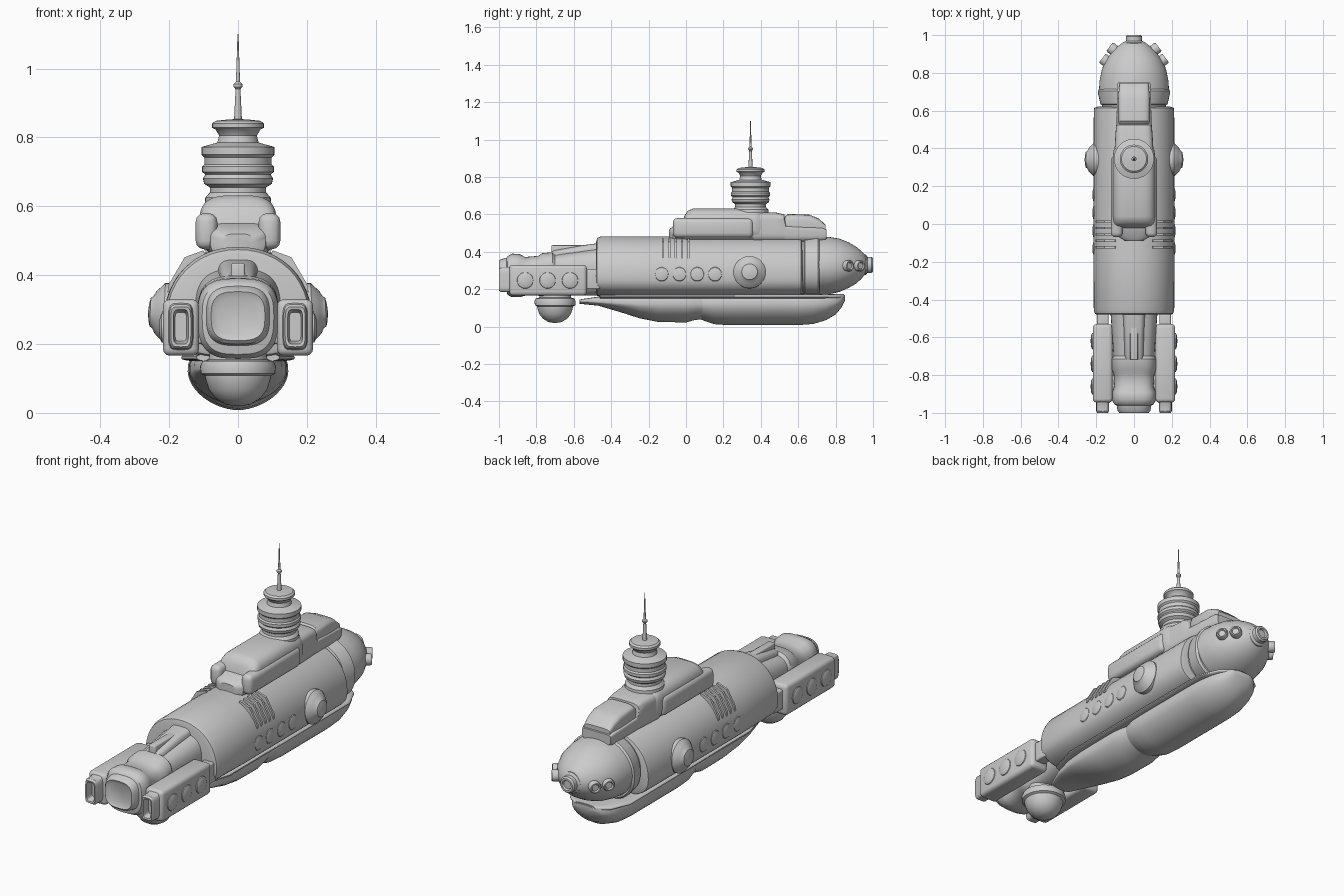
import bpy, bmesh
from math import sin, cos, pi, radians
from mathutils import Vector


def finish(name, bm, angle=35):
    bmesh.ops.recalc_face_normals(bm, faces=bm.faces)
    me = bpy.data.meshes.new(name)
    bm.to_mesh(me)
    bm.free()
    ob = bpy.data.objects.new(name, me)
    bpy.context.collection.objects.link(ob)
    bpy.ops.object.select_all(action='DESELECT')
    ob.select_set(True)
    bpy.context.view_layer.objects.active = ob
    bpy.ops.object.shade_smooth_by_angle(angle=radians(angle))
    return ob


def spow(v, p):
    return abs(v) ** p * (1 if v >= 0 else -1)


def skin(name, rings, angle=35):
    bm = bmesh.new()
    loops = [[bm.verts.new(p) for p in r] for r in rings]
    n = len(loops[0])
    for a, b in zip(loops, loops[1:]):
        for i in range(n):
            j = (i + 1) % n
            bm.faces.new((a[i], a[j], b[j], b[i]))
    bm.faces.new(loops[0])
    bm.faces.new(loops[-1][::-1])
    return finish(name, bm, angle)


def loft(name, stations, up=2, low=2, cx=0, n=48, angle=35):
    """Stations along y: (y, half width, z top, z of widest line, z bottom)."""
    rings = []
    for y, w, zt, zc, zb in stations:
        ring = []
        for i in range(n):
            c, s = cos(2 * pi * i / n), sin(2 * pi * i / n)
            e = 2 / (up if s >= 0 else low)
            h = zt - zc if s >= 0 else zc - zb
            ring.append((cx + w * spow(c, e), y, zc + h * spow(s, e)))
        rings.append(ring)
    return skin(name, rings, angle)


def lathe(name, profile, centre, axis=(0, 0, 1), n=40):
    """Profile of (radius, distance along axis)."""
    q = Vector(axis).to_track_quat('Z', 'Y')
    o = Vector(centre)
    return skin(name, [[o + q @ Vector((r * cos(2 * pi * i / n), r * sin(2 * pi * i / n), h))
                        for i in range(n)] for r, h in profile])


def box(name, lo, hi, bevel=0.01):
    bm = bmesh.new()
    bmesh.ops.create_cube(bm, size=1)
    for v in bm.verts:
        v.co = [(a + b) / 2 + c * (b - a) for a, b, c in zip(lo, hi, v.co)]
    bmesh.ops.bevel(bm, geom=bm.edges[:], offset=bevel, segments=3, profile=0.5, affect='EDGES')
    return finish(name, bm, 40)


# main pressure hull
loft("main_hull", [(-0.48, .195, .455, .27, .175), (-0.475, .207, .474, .27, .165),
                   (-0.455, .213, .482, .27, .16), (-0.2, .215, .482, .27, .155),
                   (0.6, .213, .48, .27, .155), (0.615, .21, .477, .27, .158),
                   (0.622, .19, .46, .27, .175)], 2.1, 2.6)

# nose: collar and dome
loft("nose_collar", [(0.6, .17, .465, .31, .175), (0.63, .17, .468, .31, .175),
                     (0.635, .178, .478, .31, .165), (0.69, .19, .487, .31, .16),
                     (0.705, .192, .488, .31, .16), (0.715, .183, .478, .31, .168)], 2.1, 2.4)
loft("nose_dome", [(0.70, .186, .482, .315, .166), (0.76, .182, .48, .317, .172),
                   (0.82, .17, .47, .32, .185), (0.87, .147, .45, .322, .207),
                   (0.91, .118, .427, .325, .23), (0.94, .088, .402, .328, .258),
                   (0.96, .06, .38, .33, .282), (0.97, .03, .355, .33, .305)])
lathe("nose_cap", [(.055, 0), (.055, .012), (.043, .02), (.043, .042), (.036, .05), (.026, .05),
                   (.022, .04)], (0, .95, .33), (0, 1, 0), 24)

# keel with long rounded blister
loft("keel_front", [(0.06, .115, .17, .12, .045), (0.10, .13, .17, .12, .03),
                    (0.15, .143, .17, .12, .013), (0.22, .146, .17, .12, .008),
                    (0.6, .146, .17, .12, .008), (0.68, .142, .17, .12, .014),
                    (0.75, .128, .17, .125, .035), (0.80, .108, .17, .13, .065),
                    (0.83, .085, .17, .14, .1), (0.85, .05, .17, .155, .14)], 4, 1.8)
loft("keel_rear", [(-0.57, .06, .145, .135, .122), (-0.47, .1, .16, .13, .112),
                   (-0.36, .128, .17, .125, .08), (-0.25, .14, .17, .12, .045),
                   (-0.15, .142, .17, .12, .025), (0.0, .142, .17, .12, .022),
                   (0.05, .136, .17, .12, .036), (0.13, .115, .17, .12, .04)], 4, 1.8)
loft("keel_rim", [(-0.46, .12, .175, .16, .148), (-0.3, .165, .175, .16, .148),
                  (0.7, .165, .175, .16, .148), (0.8, .12, .175, .16, .148),
                  (0.845, .06, .175, .16, .15)], 3, 3)

# tail body with end thruster
loft("tail_body", [(-0.46, .125, .42, .29, .165), (-0.70, .108, .385, .28, .165),
                   (-0.715, .118, .398, .28, .16), (-0.77, .118, .392, .28, .16),
                   (-0.79, .108, .378, .28, .165), (-0.86, .104, .372, .28, .165),
                   (-0.89, .115, .388, .28, .157), (-0.93, .117, .39, .28, .157),
                   (-0.955, .104, .376, .28, .17), (-0.96, .092, .368, .28, .195),
                   (-0.99, .086, .36, .28, .2), (-1.0, .078, .352, .28, .21),
                   (-0.992, .064, .335, .28, .222)], 3, 3, n=48)
loft("tail_spine", [(-0.72, .045, .40, .35, .3), (-0.70, .05, .408, .35, .3),
                    (-0.55, .055, .435, .37, .3), (-0.46, .06, .447, .38, .3)], 4, 4)
box("tail_spine_fin", (-.02, -.72, .37), (.02, -.46, .435), .006)

# lower sensor ball under the tail
lathe("sensor_ball", [(.01, .02), (.035, .024), (.065, .042), (.085, .068), (.095, .1), (.096, .108),
                      (.108, .114), (.11, .135), (.104, .15), (.085, .155), (.08, .2)],
      (0, -.7, 0))

for s in (-1, 1):
    side = "right" if s > 0 else "left"

    def mir(x0, x1):
        return (x0, x1) if s > 0 else (-x1, -x0)

    # side nacelle, nozzle, strut and round bosses
    a, b = mir(.113, .218)
    box(side + "_nacelle", (a, -.945, .166), (b, -.53, .33), .02)
    loft(side + "_nozzle", [(-0.93, .042, .325, .25, .178), (-0.95, .034, .315, .25, .185),
                            (-0.99, .034, .315, .25, .185), (-1.0, .029, .308, .25, .192),
                            (-0.998, .022, .30, .25, .2), (-0.96, .017, .292, .25, .208)],
         5, 5, s * .166, 32)
    a, b = mir(.135, .195)
    box(side + "_strut", (a, -.56, .2), (b, -.46, .305), .008)
    a, b = mir(.08, .14)
    box(side + "_inner_link", (a, -.9, .2), (b, -.56, .28), .01)
    for i, y in enumerate((-.86, -.74, -.62)):
        lathe(f"{side}_nacelle_boss_{i}", [(.045, 0), (.042, .008), (.03, .013), (.01, .015)],
              (s * .214, y, .247), (s, 0, 0), 24)

    # large side porthole dome
    lathe(side + "_porthole", [(.086, 0), (.086, .022), (.078, .03), (.062, .046), (.046, .055),
                               (.042, .062), (.025, .066), (.006, .068)],
          (s * .193, .34, .29), (s, 0, .05), 40)

    # shallow row of hull dimples
    for i in range(4):
        lathe(f"{side}_hull_boss_{i}", [(.04, 0), (.035, .006), (.02, .01), (.005, .011)],
              (s * .209, -.13 + .095 * i, .28), (s, 0, .05), 20)

    # cooling fins on the shoulder
    for i in range(5):
        y = -.123 + .034 * i
        outline = [(.09, .44), (.1, .472), (.155, .452), (.2, .375), (.205, .35), (.17, .36)]
        skin(f"{side}_fin_{i}", [[(s * x, yy, z) for x, z in outline]
                                 for yy in (y - .006, y + .006)], 20)

    # paired nose lamps
    for i, (x, y) in enumerate(((.15, .865), (.112, .925))):
        lathe(f"{side}_nose_lamp_{i}", [(.028, -.03), (.03, .014), (.026, .022), (.02, .022), (.016, .014)],
              (s * x, y, .325), (s * .8, .6, 0), 20)

    # pod beside the superstructure
    a, b = mir(.06, .123)
    box(side + "_deck_pod", (a, -.07, .475), (b, .36, .58), .025)

# superstructure and aft deck
loft("superstructure", [(-0.09, .045, .52, .49, .46), (-0.07, .08, .535, .5, .45),
                        (-0.02, .1, .55, .53, .45), (-0.01, .105, .59, .54, .45),
                        (0.01, .11, .62, .54, .45), (0.04, .112, .632, .545, .45),
                        (0.36, .112, .632, .545, .45), (0.39, .108, .625, .545, .45),
                        (0.41, .095, .61, .54, .45)], 3.2, 3)
loft("aft_deck", [(0.36, .105, .612, .53, .45), (0.48, .098, .61, .53, .45),
                  (0.525, .094, .6, .53, .45), (0.535, .092, .54, .515, .45),
                  (0.73, .09, .53, .51, .45), (0.75, .084, .52, .505, .46)], 5, 4)
loft("aft_cabin", [(0.53, .078, .59, .55, .5), (0.545, .084, .602, .55, .5),
                   (0.66, .084, .598, .55, .5), (0.71, .08, .578, .54, .5),
                   (0.745, .076, .545, .525, .5)], 4, 4)

# conning tower and mast
lathe("conning_tower", [(.1, .56), (.095, .625), (.082, .64), (.082, .655), (.098, .665), (.102, .68),
                        (.095, .692), (.104, .7), (.104, .715), (.098, .722), (.098, .742), (.106, .75),
                        (.106, .772), (.085, .778), (.06, .785), (.055, .805), (.064, .822),
                        (.075, .828), (.075, .84), (.066, .848), (.03, .852), (.01, .853)], (0, .345, 0))
lathe("mast", [(.012, .84), (.007, .94), (.013, .947), (.013, .955), (.006, .962), (.004, 1.02),
               (.0015, 1.1)], (0, .345, 0), n=16)
